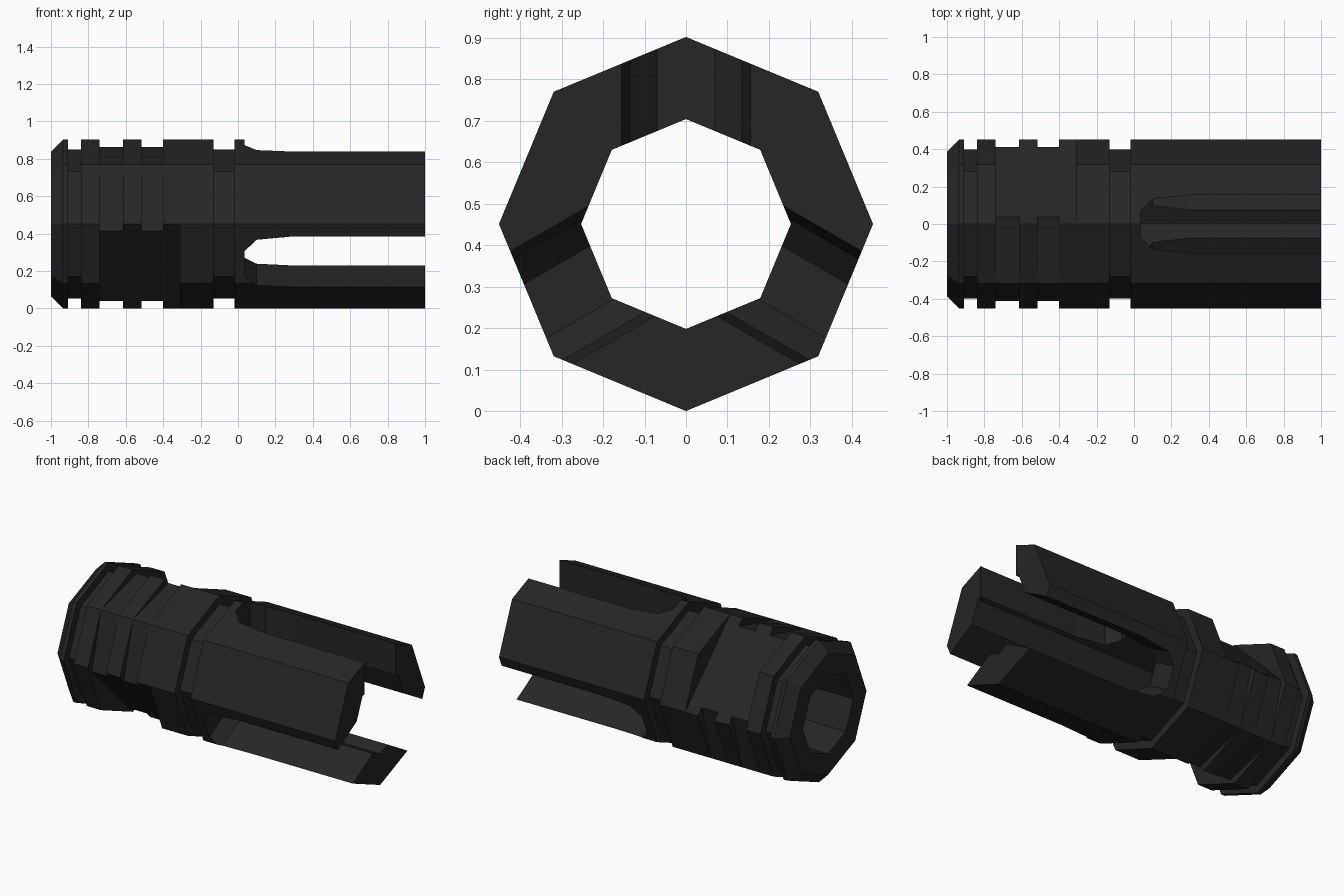
import bpy, bmesh, math
from mathutils import Matrix

if "Cube" in bpy.data.objects:
    bpy.data.objects.remove(bpy.data.objects["Cube"])

R = 0.451          # full outer radius, also the height of the axis
GROOVE_R = 0.397   # radius in the plain ring grooves
BORE_R = 0.253

metal = bpy.data.materials.new("dark_metal")
metal.diffuse_color = (0.019, 0.019, 0.019, 1)
metal.use_nodes = True
metal.node_tree.nodes["Principled BSDF"].inputs["Base Color"].default_value = metal.diffuse_color


def new_object(name, bm):
    bmesh.ops.recalc_face_normals(bm, faces=bm.faces)
    mesh = bpy.data.meshes.new(name)
    bm.to_mesh(mesh)
    bm.free()
    obj = bpy.data.objects.new(name, mesh)
    mesh.materials.append(metal)
    bpy.context.collection.objects.link(obj)
    return obj


def octagon(r):
    return [(r * math.cos(i * math.pi / 4), r * math.sin(i * math.pi / 4)) for i in range(8)]


def half_turn(points):
    """Complete a section from its first four points."""
    return points + [(-y, -z) for y, z in points]


d = R * math.sqrt(0.5)
full, groove = octagon(R), octagon(GROOVE_R)
# Sections with two opposite wrench flats
flat_rib = half_turn([(R, 0), (R / 2, R / 2), (0, R), (-d, d)])
flat_groove = half_turn([(R - 0.038, 0.038), (R / 2, R / 2), (0.038, R - 0.038), (-d, d)])

# Outer sections along the axis: (start x, end x, section)
spans = [
    (-0.935, -0.91, full), (-0.91, -0.84, groove), (-0.84, -0.74, full),
    (-0.74, -0.615, flat_groove), (-0.615, -0.515, flat_rib),
    (-0.515, -0.40, flat_groove), (-0.40, -0.31, flat_rib),
    (-0.31, -0.13, full), (-0.13, -0.02, groove), (-0.02, 1.0, full),
]
rings = [(-1.0, octagon(0.385))]
for x0, x1, section in spans:
    rings += [(x0, section), (x1, section)]
rings += [(1.0, octagon(BORE_R)), (-1.0, octagon(BORE_R))]

# Body: loft the sections and close them through the bore
bm = bmesh.new()
loops = [[bm.verts.new((x, y, z + R)) for y, z in sec] for x, sec in rings]
for k, a in enumerate(loops):
    b = loops[(k + 1) % len(loops)]
    for i in range(8):
        j = (i + 1) % 8
        bm.faces.new((a[i], a[j], b[j], b[i]))
bmesh.ops.remove_doubles(bm, verts=bm.verts, dist=1e-4)
body = new_object("slotted_barrel_body", bm)

# Three tapered slots, open at the right end
side = [(0.035, 0.07), (0.10, 0.135), (0.30, 0.155), (1.2, 0.155)]
outline = side + [(x, -w) for x, w in reversed(side)]
for n, angle in enumerate((0, 120, 240)):
    bm = bmesh.new()
    face = bm.faces.new([bm.verts.new((x, w, 0)) for x, w in outline])
    ext = bmesh.ops.extrude_face_region(bm, geom=[face])
    top = [v for v in ext["geom"] if isinstance(v, bmesh.types.BMVert)]
    bmesh.ops.translate(bm, verts=top, vec=(0, 0, 0.7))
    turn = Matrix.Translation((0, 0, R)) @ Matrix.Rotation(math.radians(angle), 4, 'X')
    bmesh.ops.transform(bm, matrix=turn, verts=bm.verts)
    cutter = new_object(f"slot_cutter_{n + 1}", bm)
    cutter.hide_render = True
    mod = body.modifiers.new("slot", 'BOOLEAN')
    mod.operation = 'DIFFERENCE'
    mod.solver = 'EXACT'
    mod.object = cutter
    bpy.context.view_layer.objects.active = body
    bpy.ops.object.modifier_apply(modifier=mod.name)
    bpy.data.objects.remove(cutter)
